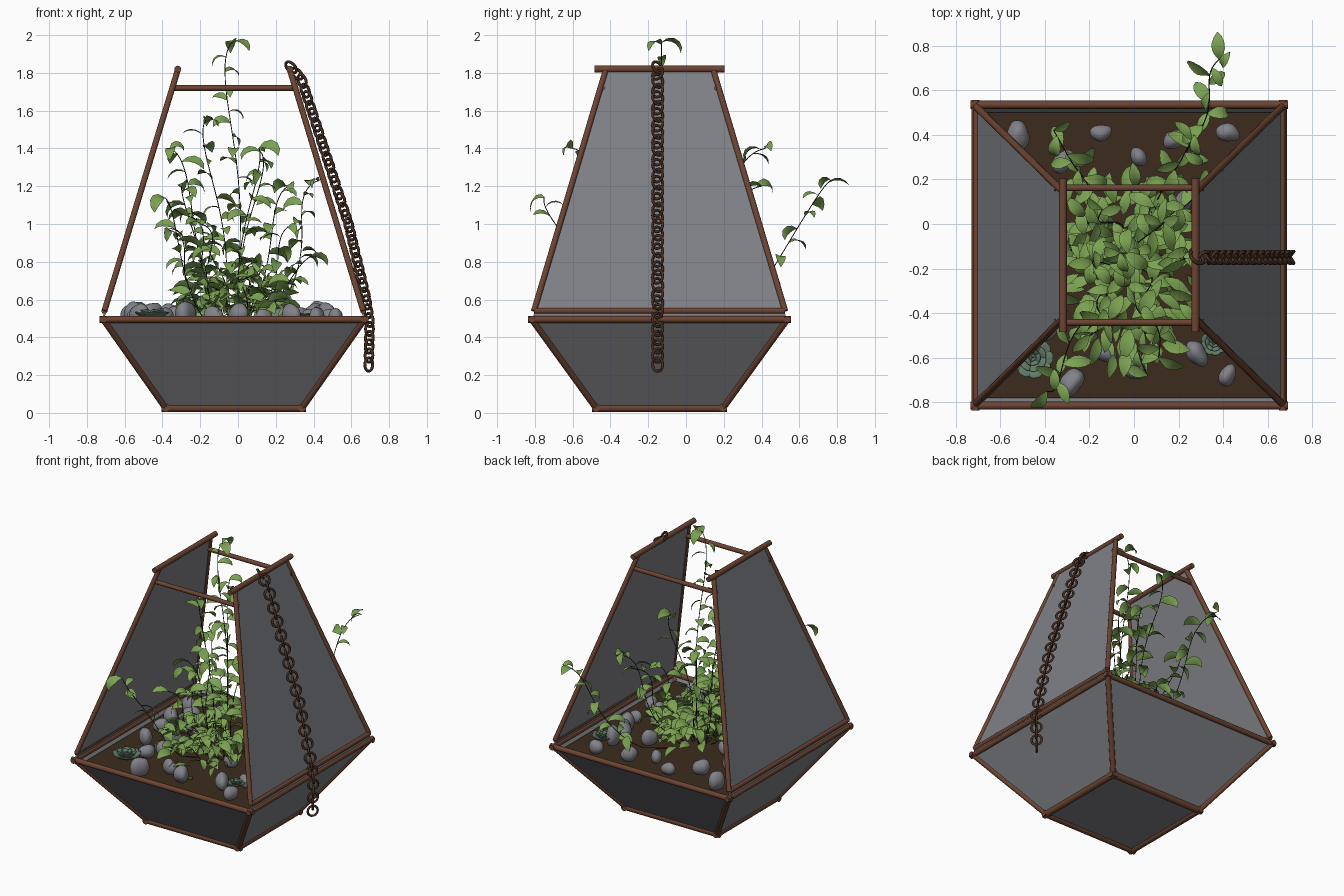
import bpy, bmesh, math, random
from mathutils import Vector as V, Matrix as M

if "Cube" in bpy.data.objects:
    bpy.data.objects.remove(bpy.data.objects["Cube"])

random.seed(4)
CX, CY = -0.022, -0.14                      # planter axis


def mat(name, c):
    m = bpy.data.materials.new(name)
    m.diffuse_color = (*c, 1)
    m.use_nodes = True
    m.node_tree.nodes["Principled BSDF"].inputs["Base Color"].default_value = m.diffuse_color
    return m


COPPER = mat("copper brown", (0.15, 0.058, 0.032))
GLASS = mat("smoky grey glass", (0.215, 0.22, 0.24))
SOIL = mat("dark soil", (0.045, 0.024, 0.012))
STONE = mat("grey stone", (0.22, 0.22, 0.25))
LEAF = mat("leaf green", (0.2, 0.36, 0.085))
STEM = mat("dark stem", (0.02, 0.018, 0.01))
SUCC = mat("blue green succulent", (0.125, 0.2, 0.14))
CHAIN = mat("dark rust chain", (0.062, 0.027, 0.015))


def finish(bm, name, material, smooth=True, thick=0):
    me = bpy.data.meshes.new(name)
    bm.to_mesh(me)
    bm.free()
    me.materials.append(material)
    for p in me.polygons:
        p.use_smooth = smooth and len(p.vertices) <= 4
    ob = bpy.data.objects.new(name, me)
    bpy.context.collection.objects.link(ob)
    if thick:
        s = ob.modifiers.new("thickness", 'SOLIDIFY')
        s.thickness, s.offset = thick, 0
    return ob


def rod(bm, a, b, r, sides=12):
    a, b = V(a), V(b)
    d = b - a
    mx = M.Translation((a + b) / 2) @ d.to_track_quat('Z', 'Y').to_matrix().to_4x4()
    bmesh.ops.create_cone(bm, cap_ends=True, segments=sides, radius1=r, radius2=r,
                          depth=d.length, matrix=mx)


def at(sx, sy, hx, hy, z):
    return V((CX + sx * hx, CY + sy * hy, z))


# (half x, half y, z) of each frame level
BASE, RIM = (0.36, 0.335, 0.026), (0.69, 0.675, 0.495)
SILL, TOP = (0.685, 0.665, 0.54), (0.297, 0.285, 1.815)
CORNERS = [(-1, -1), (1, -1), (1, 1), (-1, 1)]

# Frame rods
base, rim, lower, upper, top, cross = [bmesh.new() for _ in range(6)]
for i, c in enumerate(CORNERS):
    n = CORNERS[(i + 1) % 4]
    for bm, lv, r in ((base, BASE, 0.022), (rim, RIM, 0.018)):
        a, b = at(*c, *lv), at(*n, *lv)
        e = (b - a).normalized() * 0.022
        rod(bm, a - e, b + e, r)
    rod(lower, at(*c, *BASE), at(*c, *RIM), 0.018)
    rod(upper, at(*c, *SILL), at(*c, *TOP), 0.016)
for s in (-1, 1):
    rod(rim, at(s, -1, *SILL), at(s, 1, *SILL), 0.016)
    rod(top, at(s, -1, 0.297, 0.345, 1.82), at(s, 1, 0.297, 0.345, 1.82), 0.018)
    rod(cross, at(-1, s, 0.335, 0.302, 1.72), at(1, s, 0.335, 0.302, 1.72), 0.015)
for bm, name in ((base, "base_frame"), (rim, "rim_frame"), (lower, "lower_corner_rods"),
                 (upper, "upper_corner_rods"), (top, "top_rods"), (cross, "cross_rods")):
    finish(bm, name, COPPER)

# Glass panels: four lower sides, floor, two upper sides
bm = bmesh.new()


def quad(*pts):
    bm.faces.new([bm.verts.new(p) for p in pts])


for i, c in enumerate(CORNERS):
    n = CORNERS[(i + 1) % 4]
    quad(at(*c, *BASE), at(*n, *BASE), at(*n, *RIM), at(*c, *RIM))
quad(*[at(*c, *BASE) for c in CORNERS[::-1]])
for s in (-1, 1):
    q = [at(s, -1, 0.69, 0.67, 0.505), at(s, 1, 0.69, 0.67, 0.505), at(s, 1, *TOP), at(s, -1, *TOP)]
    quad(*q[::s])
finish(bm, "glass_panels", GLASS, False, 0.01)

# Soil
bm = bmesh.new()
quad(*[at(*c, 0.655, 0.64, 0.46) for c in CORNERS])
finish(bm, "soil", SOIL, False, 0.02)

# Stones: a few placed ones, the rest scattered on the two sides behind the glass
spots = [(-.52, .4), (-.32, .28), (-.15, .41), (.02, .3), (.18, .38), (.42, .41), (-.13, -.58),
         (0, -.64), (.28, -.58), (.42, -.68), (-.28, -.71), (.13, -.27), (.22, .1), (-.27, -.05)]
for i in range(18):
    s = 1 if i % 2 else -1
    spots.append((CX + s * random.uniform(.3, .56), -.45 + .085 * (i // 2) + random.uniform(-.03, .03)))
bm = bmesh.new()
for x, y in spots:
    s = random.uniform(.045, .066)
    c = V((x, y, 0.47 + s * 0.8))
    mx = (M.Translation(c) @ M.Rotation(random.uniform(0, 6), 4, 'Z')
          @ M.Rotation(random.uniform(-.4, .4), 4, 'X')
          @ M.Diagonal((s * .75, s * 1.05, s * random.uniform(.85, 1.1), 1)))
    for v in bmesh.ops.create_icosphere(bm, subdivisions=3, radius=1, matrix=mx)["verts"]:
        k = 1 + .1 * math.sin(v.co.x * 60 + y * 9) * math.cos(v.co.y * 50)
        v.co = c + (v.co - c) * k           # gentle lumps
finish(bm, "stones", STONE)

# Succulent rosettes: rings of tilted, cupped petals
bm = bmesh.new()
for x, y, r in ((-.455, -.6, .1), (.36, -.53, .065), (.47, .25, .085), (-.47, .11, .07)):
    for ring in range(4):
        n, tilt, k = 9 - 2 * ring, .45 + .3 * ring, 1 - .17 * ring
        for j in range(n):
            mx = (M.Translation((x, y, 0.49)) @ M.Rotation(6.283 * (j + ring * .5) / n, 4, 'Z')
                  @ M.Rotation(-tilt, 4, 'Y') @ M.Translation((r * k * .55, 0, 0))
                  @ M.Diagonal((r * k * .5, r * k * .46, r * .08, 1)))
            bmesh.ops.create_uvsphere(bm, u_segments=10, v_segments=8, radius=1, matrix=mx)
finish(bm, "succulents", SUCC)

# Vines: tip position and spread (low = leans outward early)
TIPS = [(-.03, -.13, 1.96, 1), (-.36, .42, 1.4, .8), (.11, -.6, 1.4, .9), (.43, .77, 1.23, .42),
        (-.39, -.75, 1.14, .4), (.12, 0, 1.38, .7), (-.17, -.2, 1.55, .7), (.42, -.25, .84, .7),
        (-.38, -.1, .97, .6), (.06, -.68, .72, .6), (.27, .4, 1.2, .7), (-.2, -.5, 1.0, .6),
        (-.3, .1, 1.2, .5), (.3, .15, 1.0, .6)]
for i in range(6):                          # short inner shoots
    a = i * 1.05
    TIPS.append((-.02 + .24 * math.cos(a), -.15 + .25 * math.sin(a), .68 + .12 * (i % 4), .7))
stems, leaves = bmesh.new(), bmesh.new()


def leaf(p, az, length, pitch, droop):
    """Pointed blade, rolled a little and curling downward."""
    roll = random.uniform(-.9, .9)
    side0 = V((-math.sin(az), math.cos(az), 0))
    rows, pos = [], V(p)
    for k, w in enumerate((.12, .66, 1, .95, .6, .03)):
        a = pitch - droop * k / 5
        d = V((math.cos(az) * math.cos(a), math.sin(az) * math.cos(a), math.sin(a)))
        side = M.Rotation(roll, 3, d) @ side0
        up = d.cross(side)
        h = side * w * length * .22
        rows.append([leaves.verts.new(q) for q in (pos - h + up * w * .006, pos, pos + h + up * w * .006)])
        pos = pos + d * length / 5
    for r0, r1 in zip(rows, rows[1:]):
        for j in (0, 1):
            leaves.faces.new((r0[j], r0[j + 1], r1[j + 1], r1[j]))


for i, (x, y, z, spread) in enumerate(TIPS):
    tip = V((x, y, z))
    root = V((-.02, -.13, .46)) + V((x, y + .13, 0)) * .2
    sway, n = V((math.cos(i * 2), math.sin(i * 2), 0)) * .04, 24
    pts = []
    for k in range(n + 1):
        t = k / n
        p = root.lerp(tip, t ** spread)
        p.z = root.z + (z - root.z) * (1.45 * t - .45 * t * t * t)
        pts.append(p + sway * math.sin(t * 6.283))
    for a, b in zip(pts, pts[1:]):
        rod(stems, a, b, 0.0025, 5)
    ang, dist = i * 1.3, 0
    for k in range(2, n + 1):
        dist += (pts[k] - pts[k - 1]).length
        if dist > 0.055 or k == n:
            dist, ang = 0, ang + 2.4 + random.uniform(-.4, .4)
            leaf(pts[k], ang, random.uniform(.1, .15), random.uniform(.1, .8), random.uniform(1.3, 2.4))
# Low bushy foliage round the vine roots
for i in range(90):
    a, r = i * 2.4, 0.32 * math.sqrt(i / 90)
    leaf((-.02 + .8 * r * math.cos(a), -.22 + 1.25 * r * math.sin(a), random.uniform(.54, .78) - r * .25),
         a + random.uniform(-.8, .8), random.uniform(.11, .16), random.uniform(.3, 1), random.uniform(1, 2))
finish(stems, "vine_stems", STEM)
finish(leaves, "vine_leaves", LEAF)

# Hanging chain: broad links alternately twisted either way along the path
KNOTS = [V((x, -.15, z)) for x, z in ((.28, 1.83), (.335, 1.77), (.585, 1.0), (.675, .62), (.697, .48), (.692, .24))]
path = [a.lerp(b, k / 60) for a, b in zip(KNOTS, KNOTS[1:]) for k in range(60)]
bm = bmesh.new()
PITCH, dist, count = 0.047, 0.047, 0
for a, b in zip(path, path[1:]):
    dist += (b - a).length
    if dist < PITCH:
        continue
    dist -= PITCH
    d, wide = (b - a).normalized(), V((0, 1, 0))
    turn = M.Rotation(.65 if count % 2 else -.65, 3, d)
    wide, out = turn @ wide, turn @ wide.cross(d)
    count += 1
    grid = []
    for i in range(14):
        t = 2 * math.pi * i / 14
        o = wide * math.cos(t) + d * math.sin(t)
        c = b + wide * .034 * math.cos(t) + d * .036 * math.sin(t)
        grid.append([bm.verts.new(c + .008 * (o * math.cos(u) + out * math.sin(u)))
                     for u in (k * math.pi / 3 for k in range(6))])
    for i in range(14):
        for k in range(6):
            g, h = grid[i], grid[(i + 1) % 14]
            bm.faces.new((g[k], g[(k + 1) % 6], h[(k + 1) % 6], h[k]))
bmesh.ops.recalc_face_normals(bm, faces=bm.faces)
finish(bm, "hanging_chain", CHAIN)
